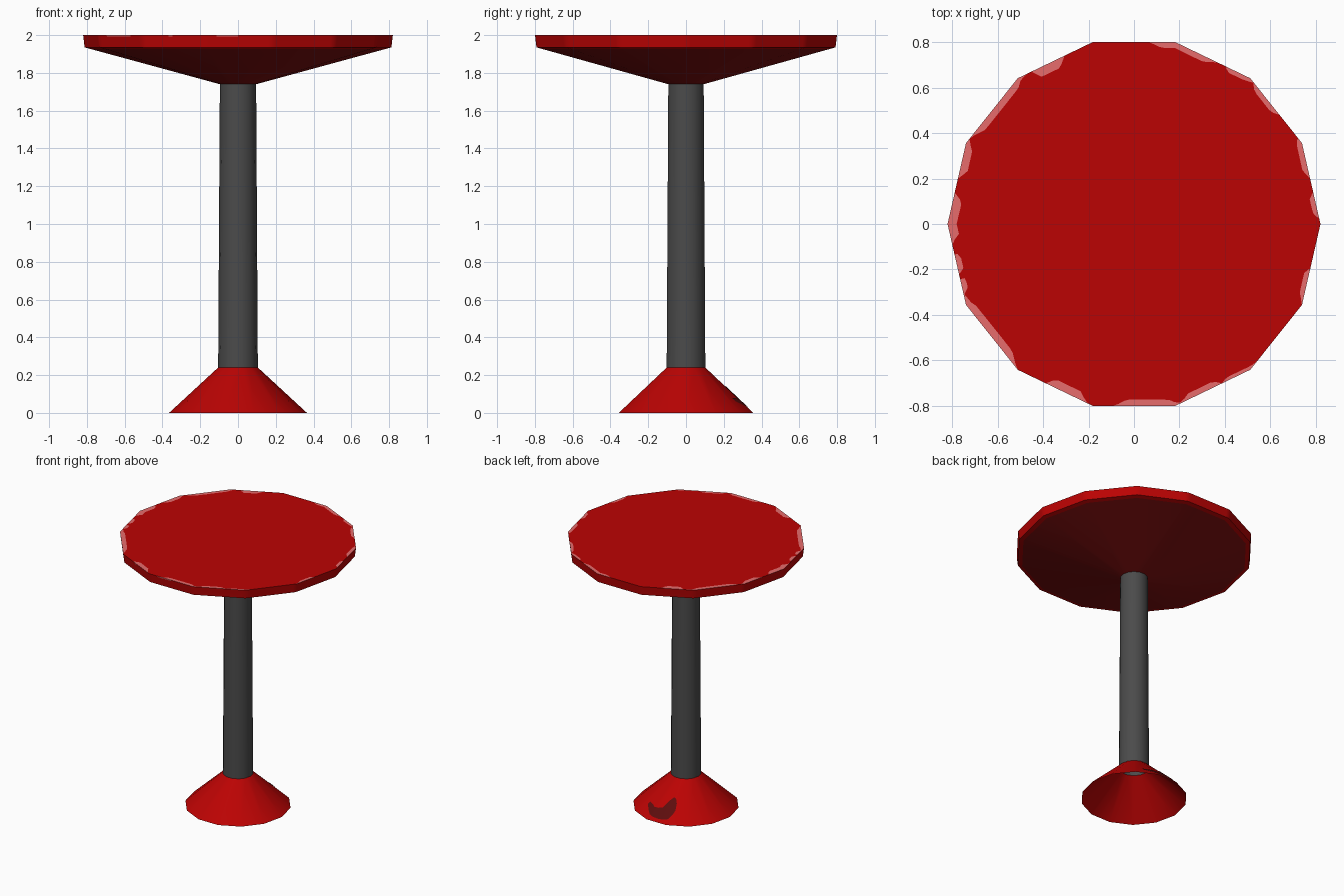
import bpy, bmesh, math

if "Cube" in bpy.data.objects:
    bpy.data.objects.remove(bpy.data.objects["Cube"])

SIDES = 14
STEP = 2 * math.pi / SIDES


def material(name, r, g, b):
    m = bpy.data.materials.new(name)
    m.diffuse_color = (r, g, b, 1)
    m.use_nodes = True
    m.node_tree.nodes["Principled BSDF"].inputs["Base Color"].default_value = m.diffuse_color
    return m


red = material("red paint", 0.50, 0.001, 0.001)
shade_red = material("deep red underside", 0.22, 0.005, 0.005)
dark_red = material("dark red stain", 0.11, 0.004, 0.004)
pale_red = material("worn pale red", 0.80, 0.15, 0.15)
grey = material("dark grey metal", 0.07, 0.07, 0.07)


def finish(bm, name, mats, angle=30):
    me = bpy.data.meshes.new(name)
    bm.to_mesh(me)
    bm.free()
    ob = bpy.data.objects.new(name, me)
    bpy.context.collection.objects.link(ob)
    for m in mats:
        me.materials.append(m)
    bpy.ops.object.select_all(action='DESELECT')
    ob.select_set(True)
    bpy.context.view_layer.objects.active = ob
    bpy.ops.object.shade_smooth_by_angle(angle=math.radians(angle))
    return ob


def poly_radius(r, a):
    """Distance from the axis to a 14-sided outline at angle a."""
    return r * math.cos(STEP / 2) / math.cos(a % STEP - STEP / 2)


def ring(bm, r, z, sub=1, inset=lambda a: 0):
    """Points around a 14-sided polygon, with sub points per side."""
    pts = []
    for i in range(SIDES * sub):
        a = i * STEP / sub
        rad = poly_radius(r, a) if i % sub else r
        rad -= inset(math.degrees(a))
        pts.append(bm.verts.new((rad * math.cos(a), rad * math.sin(a), z)))
    return pts


def bridge(bm, low, high):
    n = len(low)
    return [bm.faces.new((low[i], low[(i + 1) % n], high[(i + 1) % n], high[i]))
            for i in range(n)]


def lathe(name, profile, mats):
    bm = bmesh.new()
    rings = [ring(bm, r, z) for r, z in profile]
    for a, b in zip(rings, rings[1:]):
        bridge(bm, a, b)
    return finish(bm, name, mats)


# hollow flared foot, tapered column, conical underside and its outer band
lathe("base", [(0.365, 0), (0.105, 0.24)], [red])
lathe("column", [(0.105, 0.24), (0.096, 1.745)], [grey])
lathe("table_underside", [(0.096, 1.74), (0.782, 1.927)], [shade_red])
lathe("underside_band", [(0.782, 1.927), (0.812, 1.935)], [red])

# worn patches on the rim: start angle, end angle, depth
PATCHES = [(2, 10, .022), (15, 28, .025), (37, 50, .022), (50, 60, .02),
           (63, 85, .025), (113, 124, .04), (126, 152, .03), (153, 165, .035),
           (170, 186, .04), (189, 196, .025), (197, 202, .025),
           (202, 231, .033), (241, 255, .035), (264, 285, .027),
           (285, 299, .025), (299, 311, .015), (335, 346, .022)]
RIM_CHIPS = [(210, 225), (242, 245), (262, 270)]


def wear(a):
    for s, e, d in PATCHES:
        if s < a < e:
            return d * min(1, 6 * min(a - s, e - a) / (e - s))
    return 0.001


# round top: short rim, worn edge and flat face
bm = bmesh.new()
SUB = 16
lip = ring(bm, 0.812, 1.935, SUB)
chip = ring(bm, 0.819, 1.993, SUB)
edge = ring(bm, 0.82, 2.0, SUB)
inner = ring(bm, 0.82, 2.0, SUB, wear)
bridge(bm, lip, chip)
for faces, spans in ((bridge(bm, chip, edge), RIM_CHIPS),
                     (bridge(bm, edge, inner), PATCHES)):
    for i, f in enumerate(faces):
        mid = (i + 0.5) * 360 / (SIDES * SUB)
        f.material_index = int(any(s[0] < mid < s[1] for s in spans))
centre = bm.verts.new((0, 0, 2.0))
for i in range(len(inner)):
    bm.faces.new((inner[i], inner[(i + 1) % len(inner)], centre))
finish(bm, "table_top", [red, pale_red])

# dark stain wrapped on the back of the foot: angle, low z, high z
STAIN = [(62, .062, .078), (70, .043, .076), (77.14, .028, .07), (83, .02, .07),
         (90, .018, .078), (96, .02, .12), (102.86, .028, .142),
         (107, .05, .135), (110, .075, .11)]
bm = bmesh.new()


def on_foot(deg, z):
    a = math.radians(deg)
    r = poly_radius(0.365 - 0.26 * z / 0.24, a) + 0.002
    return bm.verts.new((r * math.cos(a), r * math.sin(a), z + 0.002))


cols = [(on_foot(a, lo), on_foot(a, hi)) for a, lo, hi in STAIN]
for (l0, h0), (l1, h1) in zip(cols, cols[1:]):
    bm.faces.new((l0, l1, h1, h0))
finish(bm, "base_stain", [dark_red])
